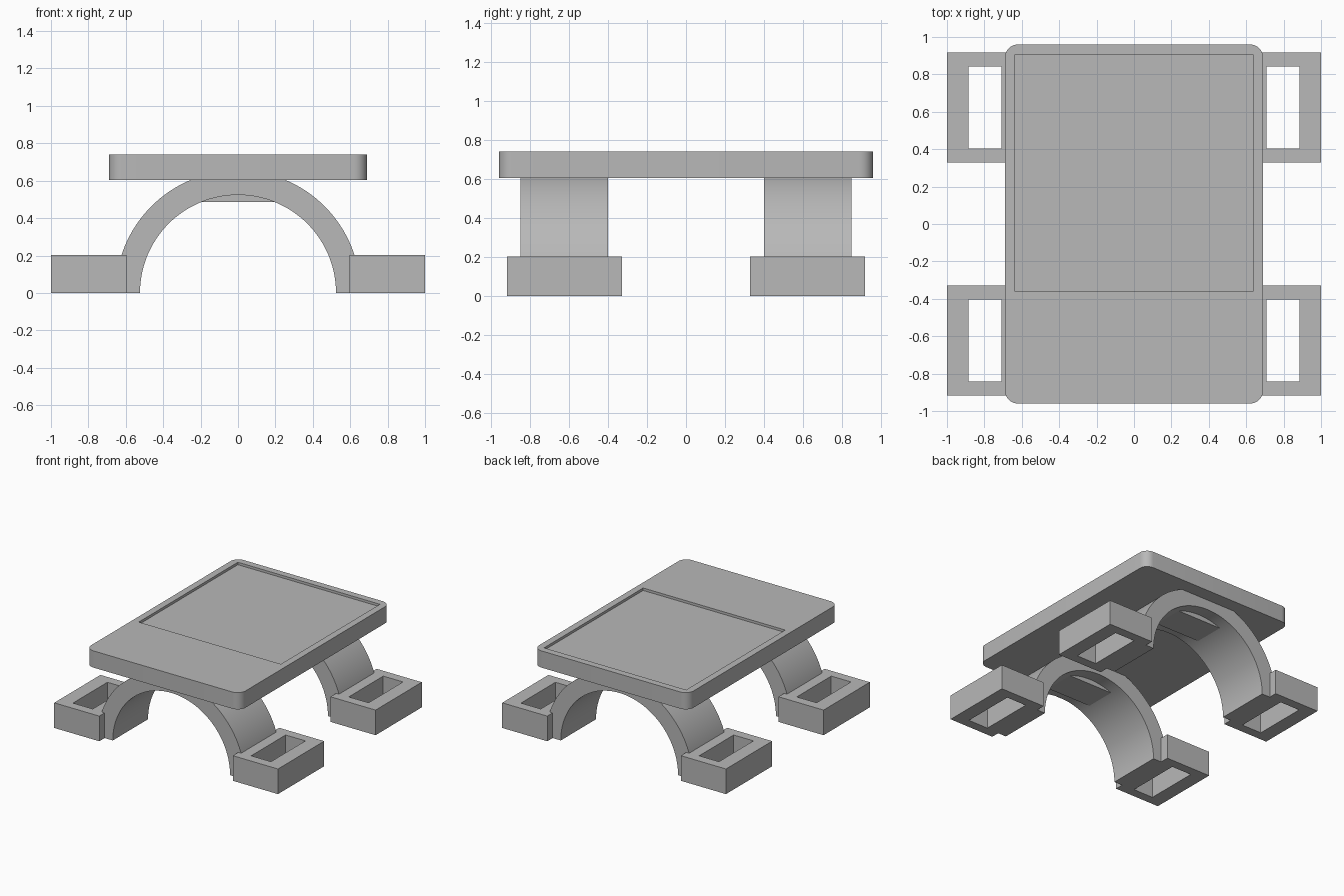
import bpy, bmesh
from math import cos, sin, pi, radians

if "Cube" in bpy.data.objects:
    bpy.data.objects.remove(bpy.data.objects["Cube"], do_unlink=True)

grey = bpy.data.materials.new("plain grey")
grey.use_nodes = True
colour = (0.48, 0.48, 0.48, 1)
grey.diffuse_color = colour
grey.node_tree.nodes["Principled BSDF"].inputs["Base Color"].default_value = colour


def add_object(name, bm):
    bmesh.ops.recalc_face_normals(bm, faces=bm.faces)
    mesh = bpy.data.meshes.new(name)
    bm.to_mesh(mesh)
    bm.free()
    mesh.materials.append(grey)
    obj = bpy.data.objects.new(name, mesh)
    bpy.context.collection.objects.link(obj)
    return obj


def extrude_outline(name, points, direction):
    bm = bmesh.new()
    face = bm.faces.new([bm.verts.new(p) for p in points])
    grown = bmesh.ops.extrude_face_region(bm, geom=[face])["geom"]
    verts = [g for g in grown if isinstance(g, bmesh.types.BMVert)]
    bmesh.ops.translate(bm, verts=verts, vec=direction)
    return add_object(name, bm)


def box(name, x, y, z):
    points = [(x[0], y[0], z[0]), (x[1], y[0], z[0]),
              (x[1], y[1], z[0]), (x[0], y[1], z[0])]
    return extrude_outline(name, points, (0, 0, z[1] - z[0]))


def cut(obj, cutter):
    cutter.hide_render = True
    mod = obj.modifiers.new("cut", 'BOOLEAN')
    mod.operation = 'DIFFERENCE'
    mod.solver = 'EXACT'
    mod.object = cutter
    bpy.context.view_layer.objects.active = obj
    bpy.ops.object.modifier_apply(modifier=mod.name)
    bpy.data.objects.remove(cutter, do_unlink=True)


def smooth(obj):
    bpy.ops.object.select_all(action='DESELECT')
    obj.select_set(True)
    bpy.context.view_layer.objects.active = obj
    bpy.ops.object.shade_smooth_by_angle(angle=radians(30))


# Deck: rounded slab with a shallow tray in its top
DECK_Z, TOP_Z, ROUND = 0.605, 0.74, 0.07
half_x, half_y = 0.69, 0.96
outline = []
for k, (sx, sy) in enumerate([(1, 1), (-1, 1), (-1, -1), (1, -1)]):
    for i in range(9):
        a = pi / 2 * (k + i / 8)
        outline.append((sx * (half_x - ROUND) + ROUND * cos(a),
                        sy * (half_y - ROUND) + ROUND * sin(a), DECK_Z))
deck = extrude_outline("deck", outline, (0, 0, TOP_Z - DECK_Z))
cut(deck, box("tray_cutter", (-0.635, 0.635), (-0.36, 0.905), (TOP_Z - 0.02, 0.9)))
smooth(deck)

# Arches, their crown blocks and hollow feet, front and back
OUTER, INNER, STEPS = 0.655, 0.524, 64
angles = [pi * i / STEPS for i in range(STEPS + 1)]
for end, s in (("front", -1), ("back", 1)):
    ring = [(OUTER * cos(a), s * 0.4, OUTER * sin(a)) for a in angles]
    ring += [(INNER * cos(a), s * 0.4, INNER * sin(a)) for a in reversed(angles)]
    arch = extrude_outline(end + "_arch", ring, (0, s * 0.45, 0))
    smooth(arch)

    mid = s * 0.625
    box(end + "_crown_block", (-0.22, 0.22), (mid - 0.125, mid + 0.125), (0.485, 0.62))

    for side, t in (("left", 1), ("right", -1)):
        xs = sorted((t * 0.597, t))
        ys = sorted((s * 0.328, s * 0.918))
        foot = box(f"{end}_{side}_foot", xs, ys, (0, 0.203))
        hole_x = sorted((t * 0.708, t * 0.885))
        hole_y = sorted((s * 0.403, s * 0.843))
        cut(foot, box("hole_cutter", hole_x, hole_y, (-0.1, 0.3)))
